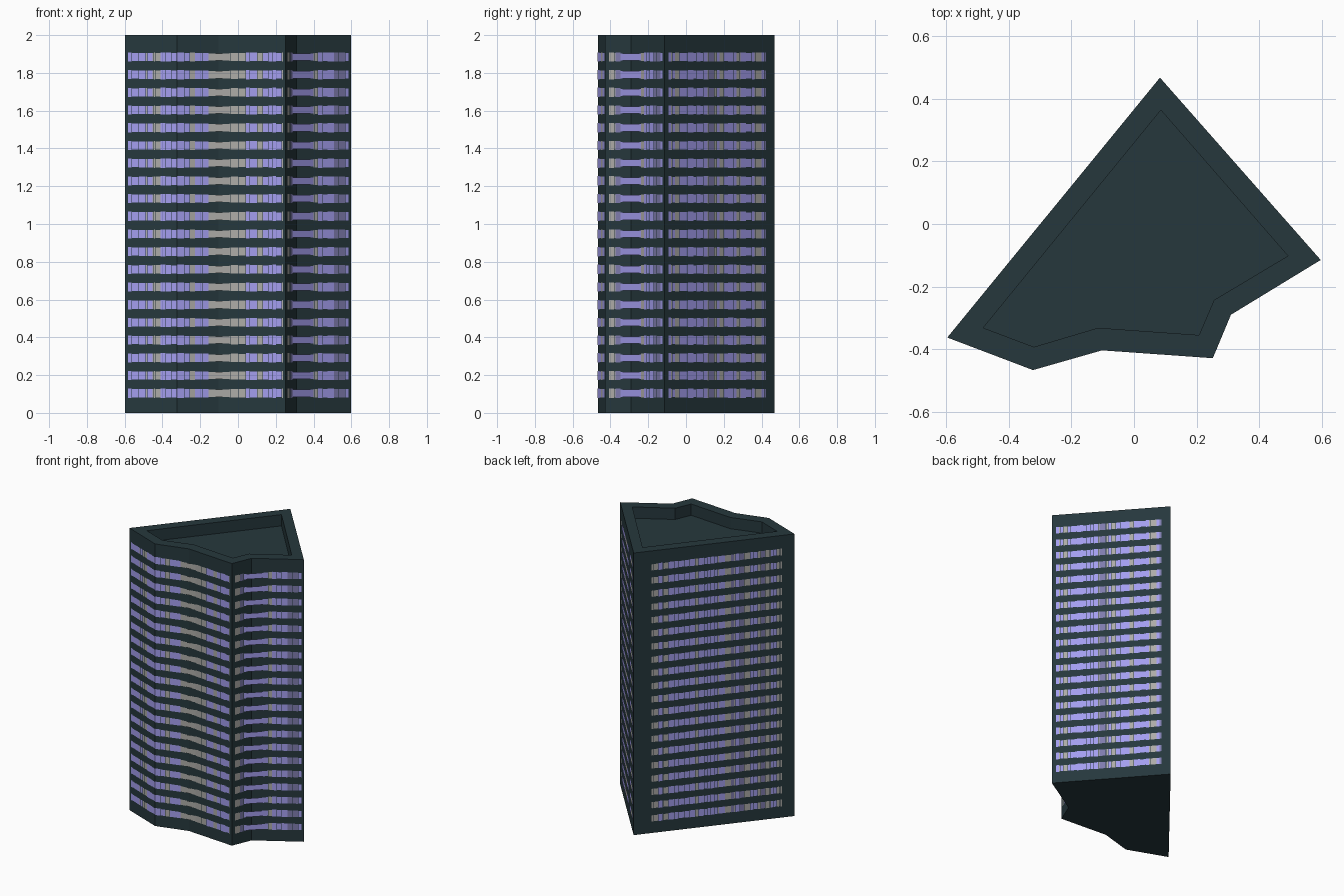
import bpy, bmesh, random
from mathutils import Vector

if "Cube" in bpy.data.objects:
    bpy.data.objects.remove(bpy.data.objects["Cube"])

random.seed(4)
HEIGHT, ROOF = 2.0, 1.92
OUTER = [(-0.597, -0.363), (-0.323, -0.467), (-0.102, -0.404), (0.252, -0.429),
         (0.31, -0.29), (0.597, -0.115), (0.083, 0.468)]
INNER = [(-0.482, -0.332), (-0.32, -0.393), (-0.115, -0.332), (0.208, -0.355),
         (0.256, -0.243), (0.492, -0.102), (0.086, 0.364)]


def material(name, rgb):
    m = bpy.data.materials.new(name)
    m.diffuse_color = (*rgb, 1)
    m.use_nodes = True
    m.node_tree.nodes["Principled BSDF"].inputs["Base Color"].default_value = m.diffuse_color
    return m


def finish(bm, name, mats):
    me = bpy.data.meshes.new(name)
    bm.to_mesh(me)
    bm.free()
    for m in mats:
        me.materials.append(m)
    ob = bpy.data.objects.new(name, me)
    bpy.context.collection.objects.link(ob)
    return ob


wall = material("dark_wall", (0.019, 0.039, 0.046))
glass = material("lavender_glass", (0.37, 0.34, 0.86))
pale = material("grey_glass", (0.42, 0.41, 0.39))
dim = material("dim_glass", (0.21, 0.20, 0.42))

# Tower: outer walls, parapet rim, recessed roof
bm = bmesh.new()
rings = [[bm.verts.new((x, y, z)) for x, y in pts] for pts, z in
         ((OUTER, 0), (OUTER, HEIGHT), (INNER, HEIGHT), (INNER, ROOF))]
n = len(OUTER)
for lo, hi in zip(rings, rings[1:]):
    for i in range(n):
        j = (i + 1) % n
        bm.faces.new((lo[i], lo[j], hi[j], hi[i]))
bm.faces.new(rings[0][::-1])
bm.faces.new(rings[-1])
finish(bm, "tower", [wall])


# Window bands: panes along a path, same columns on every floor
def window_band(name, path, bridge=None):
    panes = []
    for k, (a, b) in enumerate(zip(path, path[1:])):
        a, b = Vector(a), Vector(b)
        d = (b - a).normalized()
        out = Vector((d.y, -d.x)) * 0.0015
        length, s = (b - a).length, 0.0
        while s < length - 0.002:
            w = length if k == bridge else random.choice((0.008, 0.02, 0.03, 0.04))
            e = min(s + w, length)
            mat = random.choices((0, 1, 2), (6, 3, 1))[0] if w > 0.01 else 1
            if k == bridge:
                mat = 1 if name == "front_windows" else 0
            half = 0.019 if k == bridge else random.uniform(0.021, 0.025)
            gap = 0 if k == bridge else 0.002
            panes.append((a + d * s + out, a + d * (e - gap) + out, half, mat))
            s = e
    bm = bmesh.new()
    for floor in range(20):
        z = 0.104 + floor * 0.0937
        for p, q, half, mat in panes:
            f = bm.faces.new([bm.verts.new((v.x, v.y, z + h)) for v, h in
                              ((p, -half), (q, -half), (q, half), (p, half))])
            f.material_index = mat
    finish(bm, name, [glass, pale, dim])


def along(i, t):
    a, b = Vector(OUTER[i]), Vector(OUTER[(i + 1) % n])
    return a.lerp(b, t)


# Front and side bands cut across the inner corners with a flat pane
window_band("front_windows", [along(0, 0.06), OUTER[1], along(1, 0.76),
                              along(2, 0.16), along(2, 0.965)], bridge=2)
window_band("notch_windows", [along(3, 0.16), along(3, 0.6),
                              along(4, 0.31), along(4, 0.96)], bridge=1)
window_band("right_windows", [along(5, 0.035), along(5, 0.925)])
window_band("back_windows", [along(6, 0.11), along(6, 0.925)])
